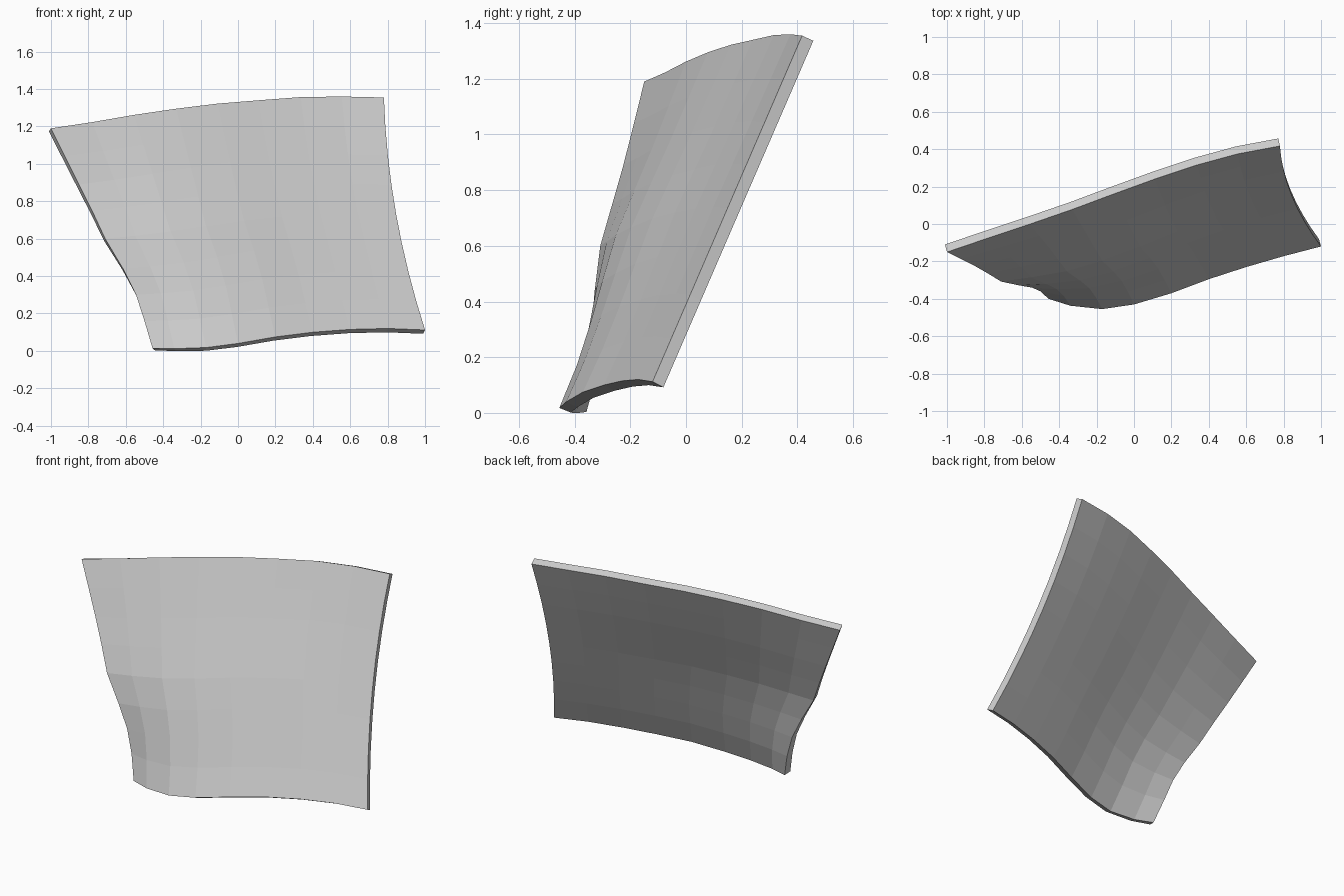
import bpy
import bmesh
from mathutils import Vector

if "Cube" in bpy.data.objects:
    bpy.data.objects.remove(bpy.data.objects["Cube"])

N = 8  # facets along each edge


def points(rows):
    return [Vector(r) for r in rows]


# Boundary curves of the outer skin, left to right and bottom to top
bottom = points([(-.457, -.40, .014), (-.34, -.437, .012), (-.17, -.455, .018),
                 (0, -.43, .04), (.2, -.37, .075), (.4, -.295, .10),
                 (.6, -.23, .115), (.8, -.172, .12), (1, -.12, .112)])
top = points([(-1, -.15, 1.19), (-.78, -.075, 1.223), (-.555, 0, 1.262),
              (-.33, .078, 1.295), (-.11, .16, 1.322), (.11, .24, 1.34),
              (.335, .315, 1.357), (.555, .375, 1.36), (.78, .417, 1.355)])
left = points([bottom[0], (-.5, -.36, .16), (-.545, -.34, .30),
               (-.615, -.328, .44), (-.71, -.308, .60), (-.78, -.265, .75),
               (-.85, -.225, .89), (-.925, -.187, 1.04), top[0]])
right = []
for j in range(N + 1):
    v = j / N
    right.append(bottom[-1].lerp(top[-1], v) + Vector((-.18 * v * (1 - v), 0, 0)))


def skin(i, j):
    """Blend the four boundary curves into one surface point."""
    u, v = i / N, j / N
    across = left[j].lerp(right[j], u)
    upward = bottom[i].lerp(top[i], v)
    corners = bottom[0].lerp(bottom[-1], u).lerp(top[0].lerp(top[-1], u), v)
    return across + upward - corners


# Curved panel skin
bm = bmesh.new()
grid = [[bm.verts.new(skin(i, j)) for i in range(N + 1)] for j in range(N + 1)]
for j in range(N):
    for i in range(N):
        bm.faces.new((grid[j][i], grid[j][i + 1], grid[j + 1][i + 1], grid[j + 1][i]))
mesh = bpy.data.meshes.new("curved_panel")
bm.to_mesh(mesh)
bm.free()
panel = bpy.data.objects.new("curved_panel", mesh)
bpy.context.collection.objects.link(panel)

# Wall thickness behind the skin
wall = panel.modifiers.new("wall_thickness", 'SOLIDIFY')
wall.thickness = .045
wall.offset = -1
